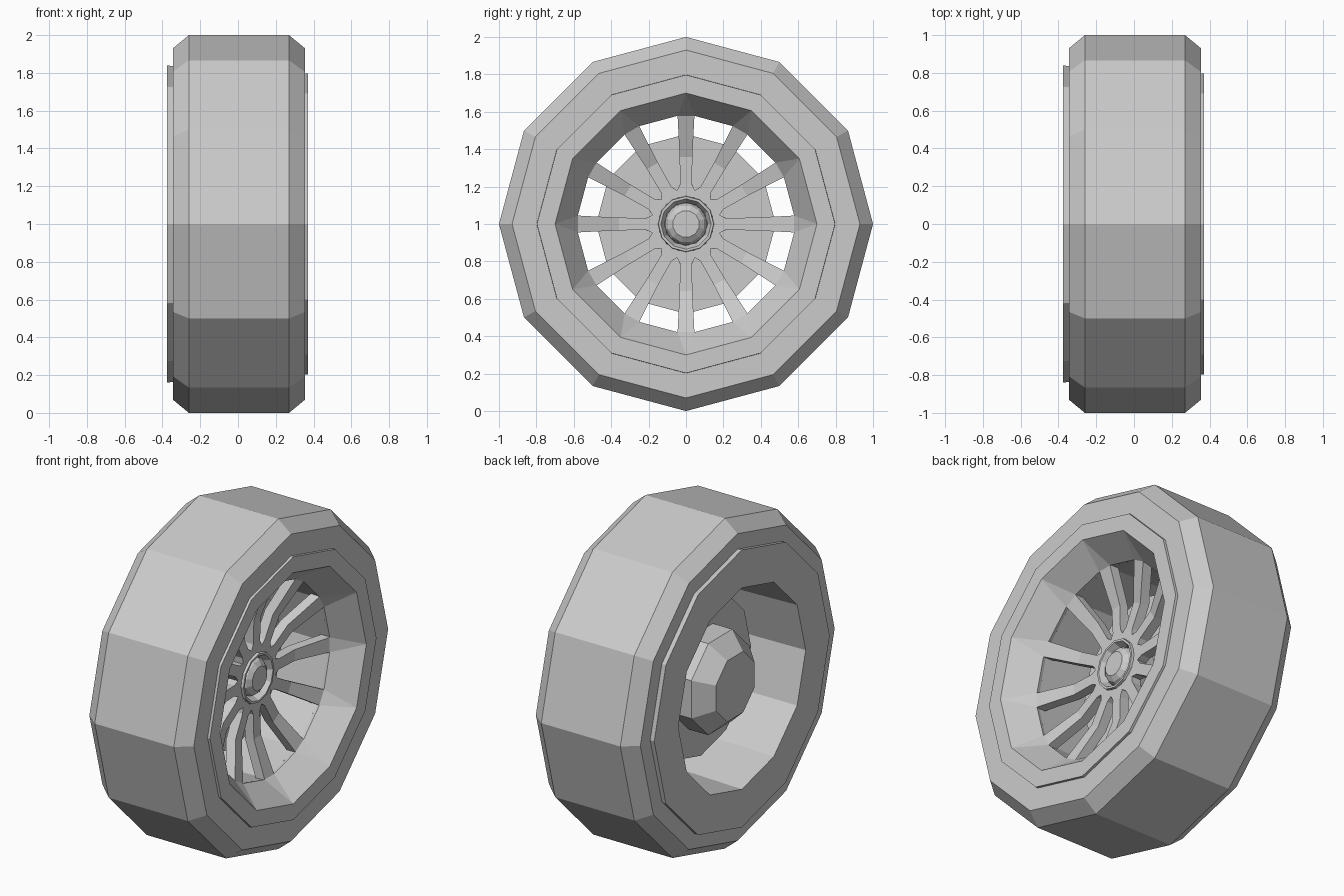
import bpy, bmesh, math

cube = bpy.data.objects.get("Cube")
if cube:
    bpy.data.objects.remove(cube)

grey = bpy.data.materials.new("plain_grey")
grey.use_nodes = True
colour = (0.6, 0.6, 0.6, 1)
grey.diffuse_color = colour
grey.node_tree.nodes["Principled BSDF"].inputs["Base Color"].default_value = colour

SIDES = 12


def polar(x, r, angle):
    """Point around the axle, angle measured from straight up."""
    return (x, r * math.sin(angle), 1 + r * math.cos(angle))


def finish(name, bm):
    bmesh.ops.remove_doubles(bm, verts=bm.verts, dist=0.0005)
    bmesh.ops.recalc_face_normals(bm, faces=bm.faces)
    mesh = bpy.data.meshes.new(name)
    bm.to_mesh(mesh)
    bm.free()
    mesh.materials.append(grey)
    obj = bpy.data.objects.new(name, mesh)
    bpy.context.collection.objects.link(obj)
    return obj


def lathe(name, profile, sides=SIDES, closed=False, turn=0.0):
    """Spin an (x, radius) profile around the axle."""
    bm = bmesh.new()
    rings = []
    for x, r in profile:
        rings.append([bm.verts.new(polar(x, r, math.tau * (i + turn) / sides))
                      for i in range(sides)])
    pairs = list(zip(rings, rings[1:]))
    if closed:
        pairs.append((rings[-1], rings[0]))
    else:
        bm.faces.new(rings[0])
        bm.faces.new(rings[-1])
    for a, b in pairs:
        for i in range(sides):
            j = (i + 1) % sides
            bm.faces.new((a[i], a[j], b[j], b[i]))
    return finish(name, bm)


# Tyre with chamfered shoulders
lathe("tyre", [(-0.345, 0.75), (-0.345, 0.93), (-0.26, 1), (0.27, 1),
               (0.355, 0.93), (0.355, 0.75)], closed=True)

# Rim: broad inner lip, straight barrel, narrow outer lip
lathe("inner_rim", [(-0.34, 0.835), (-0.375, 0.84), (-0.375, 0.61),
                    (0.19, 0.595), (0.19, 0.74), (-0.34, 0.74)], closed=True)
lathe("outer_lip", [(0.33, 0.80), (0.37, 0.797), (0.37, 0.70), (0.33, 0.72)],
      closed=True)

# Spoke outline: x, radius, half width
HALF = math.pi / SIDES
spoke = [(0.125, 0.148, 0.148 * math.sin(HALF)), (0.125, 0.185, 0.185 * math.sin(HALF)),
         (0.125, 0.215, 0.032), (0.13, 0.36, 0.034), (0.21, 0.58, 0.045)]


def edge_point(x, r, half, centre, side):
    return polar(x, r, centre + side * math.asin(half / r))


# Faceted dish from the outer lip down to the spoke ends
bm = bmesh.new()
for i in range(SIDES):
    here, after = 2 * HALF * i, 2 * HALF * (i + 1)
    tip, next_tip = (bm.verts.new(polar(0.37, 0.70, a)) for a in (here, after))
    left = bm.verts.new(edge_point(*spoke[-1], here, -1))
    right = bm.verts.new(edge_point(*spoke[-1], here, 1))
    far = bm.verts.new(edge_point(*spoke[-1], after, -1))
    bm.faces.new((tip, left, right))
    bm.faces.new((tip, right, far, next_tip))
    # Short return behind each window edge
    back_a = bm.verts.new(polar(0.17, 0.60, here))
    back_b = bm.verts.new(polar(0.17, 0.60, after))
    bm.faces.new((right, back_a, back_b, far))
    bm.faces.new((left, back_a, right))
finish("rim_dish", bm)

# Twelve bent spokes joined at the hub plate
bm = bmesh.new()
for i in range(SIDES):
    rows = [[bm.verts.new(edge_point(*p, 2 * HALF * i, s)) for s in (-1, 1)]
            for p in spoke]
    for a, b in zip(rows, rows[1:]):
        bm.faces.new((a[0], a[1], b[1], b[0]))
spokes = finish("spokes", bm)
if spokes.data.polygons[0].normal.x < 0:
    spokes.data.flip_normals()
thick = spokes.modifiers.new("thickness", 'SOLIDIFY')
thick.thickness = 0.06
thick.offset = -1

# Hub recess and centre nut
lathe("hub_recess", [(0.04, 0.16), (0.125, 0.15), (0.14, 0.148), (0.14, 0.135),
                     (0.10, 0.115), (0.04, 0.115)], closed=True)
lathe("centre_nut", [(0.04, 0.12), (0.10, 0.112), (0.125, 0.10), (0.145, 0.072)],
      turn=0.5)

# Brake disc and axle drum
lathe("brake_disc", [(-0.10, 0.48), (-0.04, 0.48)])
lathe("axle", [(-0.06, 0.13), (0.07, 0.13)])
lathe("axle_drum", [(-0.33, 0.20), (-0.23, 0.30), (-0.08, 0.30)], sides=8, turn=0.5)
